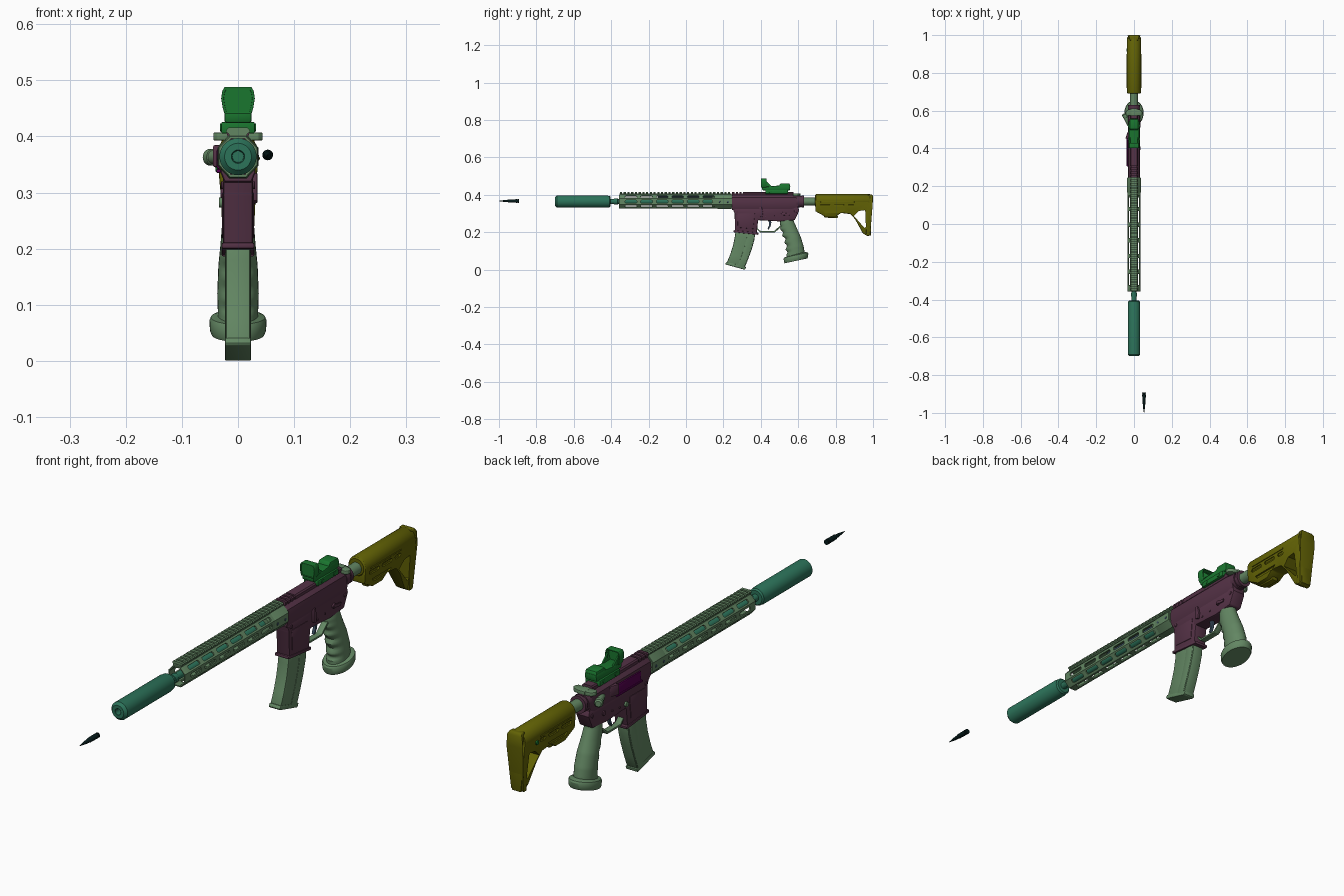
import bpy, bmesh, math
from mathutils import Matrix, Vector

if "Cube" in bpy.data.objects:
    bpy.data.objects.remove(bpy.data.objects["Cube"])

COL = dict(teal=(.18, .43, .34), sage=(.37, .50, .37), plum=(.32, .20, .27), olive=(.37, .37, .05),
           green=(.12, .44, .19), dark=(.05, .12, .12), magenta=(.32, .02, .30), steel=(.24, .31, .38))
MATS = {}
for k, c in COL.items():
    MATS[k] = bpy.data.materials.new(k)
    MATS[k].diffuse_color = (*[1.1 * v ** 2.2 for v in c], 1)
AX = .364  # bore height


def finish(name, bm, mat, bevel=0, cutter=None, seg=2):
    bmesh.ops.recalc_face_normals(bm, faces=bm.faces)
    me = bpy.data.meshes.new(name)
    bm.to_mesh(me)
    bm.free()
    ob = bpy.data.objects.new(name, me)
    bpy.context.collection.objects.link(ob)
    if bevel:
        m = ob.modifiers.new("bevel", 'BEVEL')
        m.width, m.segments, m.limit_method, m.angle_limit = bevel, seg, 'ANGLE', math.radians(40)
    if cutter:
        m = ob.modifiers.new("cut", 'BOOLEAN')
        m.operation, m.object, m.solver = 'DIFFERENCE', cutter, 'EXACT'
    bpy.context.view_layer.update()
    ob.data = bpy.data.meshes.new_from_object(ob.evaluated_get(bpy.context.evaluated_depsgraph_get()))
    ob.modifiers.clear()
    ob.data.materials.clear()
    ob.data.materials.append(MATS[mat])
    if cutter:
        bpy.data.objects.remove(cutter)
    return ob


def box(name, x, y, z, mat, bevel=.003):
    bm = bmesh.new()
    m = Matrix.Translation([sum(v) / 2 for v in (x, y, z)])
    bmesh.ops.create_cube(bm, size=1, matrix=m @ Matrix.Diagonal((x[1] - x[0], y[1] - y[0], z[1] - z[0], 1)))
    return finish(name, bm, mat, bevel)


def add_prism(bm, pts, x0, x1, width=None):
    """Extrude a (y, z) outline across x; width(y, z) scales x."""
    a = [[bm.verts.new((x * (width(y, z) if width else 1), y, z)) for y, z in pts] for x in (x0, x1)]
    bm.faces.new(a[0])
    bm.faces.new(a[1][::-1])
    for i in range(len(pts)):
        j = (i + 1) % len(pts)
        bm.faces.new((a[0][i], a[0][j], a[1][j], a[1][i]))


def prism(name, pts, x0, x1, mat, bevel=.004, width=None, cutter=None):
    bm = bmesh.new()
    add_prism(bm, pts, x0, x1, width)
    return finish(name, bm, mat, bevel, cutter)


def skin(bm, rings, closed=False):
    vs = [[bm.verts.new(p) for p in r] for r in rings]
    n = len(rings[0])
    for k in range(len(vs) if closed else len(vs) - 1):
        a, b = vs[k], vs[(k + 1) % len(vs)]
        for i in range(n):
            bm.faces.new((a[i], a[(i + 1) % n], b[(i + 1) % n], b[i]))
    if not closed:
        bm.faces.new(vs[0][::-1])
        bm.faces.new(vs[-1])


def ring(y, r, n, x=0, z=AX, off=0, sx=1):
    return [(x + r * sx * math.cos(2 * math.pi * (i + off) / n), y, z + r * math.sin(2 * math.pi * (i + off) / n))
            for i in range(n)]


def turned(name, prof, mat, n=32, x=0, z=AX):
    """Turn a list of (y, radius) about an axis along y."""
    bm = bmesh.new()
    skin(bm, [ring(y, r, n, x, z) for y, r in prof])
    return finish(name, bm, mat)


def pin(name, y, z, r, x0, x1, mat):
    bm = bmesh.new()
    bmesh.ops.create_cone(bm, cap_ends=True, segments=16, radius1=r, radius2=r, depth=x1 - x0,
                          matrix=Matrix.Translation(((x0 + x1) / 2, y, z)) @ Matrix.Rotation(math.pi / 2, 4, 'Y'))
    return finish(name, bm, mat, .001)


# loose cartridge in front, suppressor and barrel
turned("cartridge", [(-1, .0008), (-.985, .003), (-.965, .006), (-.948, .007), (-.944, .0088), (-.902, .0095),
                     (-.901, .007), (-.898, .007), (-.897, .0095), (-.893, .0095)], "dark", 20, .053, .367)
turned("suppressor", [(-.67, .010), (-.699, .011), (-.70, .012), (-.70, .024), (-.690, .033), (-.425, .033),
                      (-.418, .031), (-.41, .031), (-.405, .026), (-.405, .014)], "teal", 40)
turned("barrel", [(-.66, .008), (-.41, .013), (-.385, .013), (-.384, .016), (-.365, .016), (-.364, .013),
                  (-.1, .013), (.0, .016), (.25, .016)], "teal", 24)
turned("gas_tube", [(-.15, .005), (.25, .005)], "steel", 12, 0, AX + .024)

# octagonal handguard with rows of slots on seven faces
cb = bmesh.new()
for ang in (0, 45, -45, -90, -135, 180, 135):
    rot = Matrix.Translation((0, 0, AX)) @ Matrix.Rotation(-math.radians(ang), 4, 'Y')
    for k in range(6):
        y0 = -.325 + k * .083
        n0 = len(cb.verts)
        add_prism(cb, [(y0, -.004), (y0 + .004, -.0075), (y0 + .058, -.0075), (y0 + .062, -.004),
                       (y0 + .062, .004), (y0 + .058, .0075), (y0 + .004, .0075), (y0, .004)], .027, .06)
        cb.verts.ensure_lookup_table()
        for v in cb.verts[n0:]:
            v.co = rot @ v.co
cut = finish("slot_cutter", cb, "dark")
cut.hide_render = True
oc = 1 / math.cos(math.pi / 8)


def octagon_tube(name, y0, y1, r0, r1, mat, cutter=None):
    bm = bmesh.new()
    skin(bm, [ring(y, r * oc, 8, off=.5, sx=.93) for y, r in
              ((y0, r1 - .002), (y0 + .004, r1), (y1, r1), (y1, r0), (y0, r0))], True)
    finish(name, bm, mat, 0, cutter)


octagon_tube("handguard", -.357, .245, .032, .038, "sage", cut)
octagon_tube("handguard_clamp", .165, .243, .036, .0392, "sage")
turned("barrel_nut", [(.14, .031), (.244, .031)], "sage", 24)
for y in (.18, .225):
    pin("handguard_screw", y, .362, .005, -.0378, .0378, "steel")

# toothed handguard rail and plain receiver top
rb = bmesh.new()
add_prism(rb, [(-.355, .396), (.243, .396), (.243, .407), (-.355, .407)], -.016, .016)
sec = [(-.016, .404), (-.021, .408), (-.021, .411), (-.017, .416), (.017, .416), (.021, .411), (.021, .408), (.016, .404)]
for k in range(30):
    y = -.353 + .01993 * k
    skin(rb, [[(x, yy, z) for x, z in sec] for yy in (y, y + .0115)])
finish("handguard_rail", rb, "sage")
rb = bmesh.new()
sec = [(-.017, .396)] + sec[1:-1] + [(.017, .396)]
for y0, y1 in ((.247, .258), (.266, .278), (.286, .298), (.306, .575)):
    skin(rb, [[(x, yy, z) for x, z in sec] for yy in (y0, y1)])
add_prism(rb, [(.247, .396), (.32, .396), (.32, .408), (.247, .408)], -.0165, .0165)
finish("receiver_rail", rb, "plum")

# upper receiver lofted along the bore
ub = bmesh.new()
sec = [(-.016, .40), (-.030, .386), (-.033, .365), (-.031, .335), (-.024, .318),
       (.024, .318), (.031, .335), (.033, .365), (.030, .386), (.016, .40)]
skin(ub, [[(x * s, y, AX + (z - AX) * s) for x, z in sec] for y, s in ((.247, .95), (.252, 1), (.57, 1), (.60, .88))])
finish("upper_receiver", ub, "plum")
turned("receiver_end_ring", [(.59, .033), (.612, .033), (.612, .029), (.618, .029), (.618, .032), (.63, .032)], "plum", 24)
# lower receiver and magazine well
prism("lower_receiver", [(.26, .33), (.375, .33), (.60, .335), (.605, .315), (.582, .265), (.50, .258), (.375, .265),
                         (.37, .285), (.26, .29)], -.027, .027, "plum", .005)
prism("magazine_well", [(.25, .325), (.26, .30), (.262, .205), (.378, .195), (.385, .26), (.40, .29), (.40, .325)],
      -.0265, .0265, "plum", .004)
prism("magazine_well_lip", [(.254, .211), (.254, .200), (.386, .186), (.388, .197)], -.029, .029, "plum", .003)
for s in (-1, 1):
    prism("well_side_panel", [(.275, .30), (.277, .225), (.36, .218), (.368, .30)],
          *sorted((s * .025, s * .0285)), "plum", .002)
for y, z in ((.272, .313), (.585, .312), (.425, .283), (.468, .288)):
    pin("receiver_pin", y, z, .007 if z > .3 else .004, -.030, .030, "plum")

# right side: ejection cover, deflector, forward assist, release button
box("ejection_cover", (-.038, -.031), (.315, .445), (.342, .378), "magenta", .003)
box("cover_hinge_rod", (-.0385, -.031), (.305, .455), (.335, .342), "magenta", .002)
prism("brass_deflector", [(.452, .385), (.452, .345), (.49, .345), (.49, .385)], -.046, -.02, "plum", .004,
      lambda y, z: 1 if y < .47 else .72)
fb = bmesh.new()
m = Matrix.Translation((-.040, .56, .363)) @ Matrix.Rotation(math.radians(25), 4, 'Z')
skin(fb, [[m @ Vector(p) for p in ring(y, r, 20, 0, 0)] for y, r in
          ((-.065, .010), (-.02, .013), (.005, .013), (.006, .015), (.022, .015), (.028, .010))])
finish("forward_assist", fb, "sage")
pin("magazine_release", .39, .282, .009, -.034, -.026, "sage")
# left side: catch and selector
prism("bolt_catch", [(.392, .335), (.392, .285), (.408, .28), (.412, .305), (.404, .335)], .026, .035, "plum", .003)
pin("selector_hub", .518, .298, .009, -.031, .033, "plum")
prism("selector_lever", [(.512, .304), (.512, .292), (.552, .288), (.554, .30)], .030, .035, "plum", .002)

# charging handle
prism("charging_handle_bar", [(.56, .392), (.60, .392), (.612, .395), (.612, .408), (.56, .408)], -.014, .014, "sage", .002)
for s in (-1, 1):
    bm = bmesh.new()
    o = [(.010, .575), (.036, .572), (.044, .58), (.044, .594), (.034, .604), (.010, .610)]
    skin(bm, [[(s * x, y, z) for x, y in o] for z in (.393, .407)])
    finish("charging_handle_wing", bm, "sage", .002)

# trigger and guard
prism("trigger", [(.437, .27), (.455, .27), (.456, .25), (.452, .232), (.442, .214), (.436, .217), (.443, .235),
                  (.444, .25)], -.006, .006, "steel", .002)
prism("trigger_guard", [(.380, .215), (.395, .199), (.475, .199), (.512, .232), (.512, .243), (.472, .207),
                        (.398, .207), (.380, .224)], -.012, .012, "sage", .002)

# curved magazine with one raised rib each side and a floor plate
front = [(.266, .22), (.262, .18), (.252, .13), (.236, .08), (.218, .037)]
back = [(.313, .008), (.334, .06), (.352, .11), (.366, .16), (.373, .22)]
prism("magazine", front + back, -.022, .022, "sage", .004)
line = [(f[0] * .4 + b[0] * .6, f[1] * .4 + b[1] * .6) for f, b in zip(front, back[::-1])]
for s in (-1, 1):
    prism("magazine_rib", line + [(b[0] - .004, b[1]) for b in back], *sorted((s * .021, s * .0235)), "sage", .0015)
prism("magazine_floor", [(.217, .042), (.210, .032), (.213, .027), (.312, 0), (.317, .003), (.321, .014)],
      -.0235, .0235, "sage", .003)

# pistol grip with finger waves, and flared tilted base
stations = [(.275, .538, .034, .025), (.25, .540, .037, .028), (.21, .553, .041, .031), (.17, .570, .042, .035),
            (.12, .583, .045, .037), (.09, .585, .048, .036), (.055, .586, .05, .036)]
rings = []
for k in range(43):
    t = k / 42 * 5.999
    i, f = int(t), t % 1
    z, y, ry, rx = [a + (b - a) * f for a, b in zip(stations[i], stations[i + 1])]
    wave = .005 * math.sin((.235 - z) * 2 * math.pi / .036) if .09 < z < .235 else 0
    r = []
    for j in range(28):
        c, s = math.cos(j * math.pi / 14), math.sin(j * math.pi / 14)
        yy = y + c * (ry - wave * min(0, c))
        r.append((rx * s, yy, z + (yy - y) * .2))
    rings.append(r)
gb = bmesh.new()
skin(gb, rings)
finish("pistol_grip", gb, "sage")
fb = bmesh.new()
skin(fb, [[(.051 * q * math.cos(j * math.pi / 16), .588 + .066 * q * math.sin(j * math.pi / 16),
            z + .013 * math.sin(j * math.pi / 16)) for j in range(32)]
          for z, q in ((.082, .72), (.078, .95), (.072, 1), (.054, .98), (.047, .92))])
finish("grip_base", fb, "sage")

# buffer tube and stock
turned("buffer_tube", [(.61, .021), (.75, .021)], "sage", 24)
turned("stock_tube_cover", [(.69, .030), (.694, .035), (.70, .037), (.98, .037), (.985, .034)], "olive", 32, 0, .368)
sc = bmesh.new()
add_prism(sc, [(.897, .288), (.925, .314), (.958, .318), (.962, .228), (.955, .222)], -.08, .08)
for s in (-1, 1):
    for y0, y1, z in ((.715, .775, .345), (.79, .85, .345), (.865, .90, .345)):
        add_prism(sc, [(y0, z), (y0 + .006, z - .008), (y1 - .006, z - .008), (y1, z), (y1 - .006, z + .006),
                       (y0 + .006, z + .006)], *sorted((s * .029, s * .08)))
    add_prism(sc, [(.735, .315), (.745, .303), (.83, .303), (.85, .315)], *sorted((s * .026, s * .08)))
cut = finish("stock_cutter", sc, "dark")
cut.hide_render = True
prism("stock_body", [(.692, .37), (.692, .312), (.745, .283), (.80, .283), (.828, .303), (.88, .297), (.905, .268),
                     (.945, .195), (.965, .182), (.99, .182), (.99, .37)], -1, 1, "olive", .004,
      lambda y, z: .019 + .018 * min(1, max(0, (z - .2) / .15)), cut)
for s in (-1, 1):
    box("stock_side_rib", sorted((s * .03, s * .039)), (.72, .90), (.358, .364), "olive", .002)
prism("butt_pad", [(.972, .403), (.995, .403), (1.0, .392), (.998, .35), (.985, .186), (.978, .180), (.962, .182)],
      -1, 1, "olive", .006, lambda y, z: .026 + .011 * min(1, max(0, (z - .2) / .15)) - max(0, z - .385) * .7)
prism("stock_lever", [(.735, .29), (.74, .278), (.81, .276), (.815, .288)], -.012, .012, "olive", .003)
pin("sling_socket", .92, .345, .008, -.040, -.03, "green")

# reflex sight: mount, body, rear block, hood and lens
box("sight_mount", (-.030, .030), (.425, .545), (.405, .426), "green")
prism("sight_body", [(.408, .424), (.555, .424), (.558, .45), (.50, .45), (.44, .444), (.405, .444)], -.024, .024, "green", .004)
prism("sight_rear_block", [(.495, .445), (.557, .445), (.553, .461), (.505, .461)], -.023, .023, "green", .004)
for y in (.45, .52):
    pin("mount_screw", y, .416, .007, -.032, .032, "green")
half = [(.024, .440), (.027, .450), (.030, .468), (.028, .481), (.024, .488)]
loop = half + [(-x, z) for x, z in half[::-1]]
hb = bmesh.new()
skin(hb, [[(x * s, y, .464 + (z - .464) * s) for x, z in loop] for y, s in
          ((.402, 1), (.43, 1), (.43, .85), (.402, .85))], True)
finish("sight_hood", hb, "green", .001)
lb = bmesh.new()
skin(lb, [[(x * .87, y, .464 + (z - .464) * .87) for x, z in loop] for y in (.405, .413)])
finish("sight_lens", lb, "green")
for s in (-1, 1):
    prism("hood_brace", [(.425, .444), (.46, .444), (.428, .474)], *sorted((s * .018, s * .0245)), "green", .002)

# smooth shading with sharp edges kept
for ob in bpy.context.scene.objects:
    ob.select_set(True)
    bpy.context.view_layer.objects.active = ob
bpy.ops.object.shade_smooth_by_angle(angle=math.radians(32))

for m in bpy.data.materials:
    if m.users and not m.is_grease_pencil:
        m.use_nodes = True
        m.node_tree.nodes["Principled BSDF"].inputs["Base Color"].default_value = m.diffuse_color
